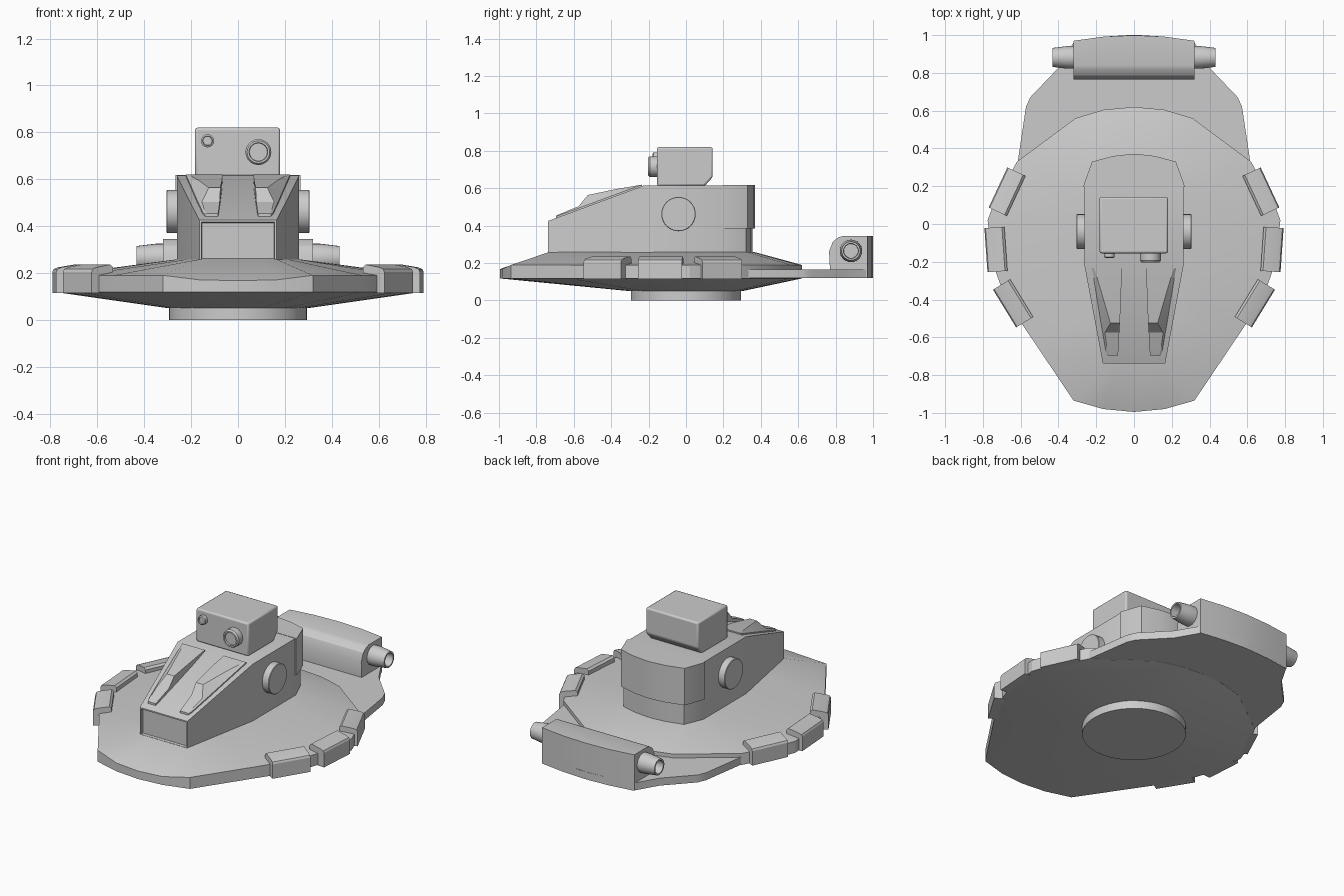
import bpy, bmesh
from math import cos, sin, radians, pi, hypot
from mathutils import Vector, Matrix

if "Cube" in bpy.data.objects:
    bpy.data.objects.remove(bpy.data.objects["Cube"])


def loft(name, rings, inset=None):
    """Skin matching closed rings and cap both ends; inset=(width, depth) recesses the first cap."""
    bm = bmesh.new()
    vs = [[bm.verts.new(p) for p in r] for r in rings]
    n = len(vs[0])
    for a, b in zip(vs, vs[1:]):
        for i in range(n):
            j = (i + 1) % n
            bm.faces.new((a[i], a[j], b[j], b[i]))
    first = bm.faces.new(vs[0][::-1])
    bm.faces.new(vs[-1])
    bmesh.ops.recalc_face_normals(bm, faces=bm.faces[:])
    if inset:
        bmesh.ops.inset_individual(bm, faces=[first], thickness=inset[0])
        bmesh.ops.inset_individual(bm, faces=[first], thickness=0.004, depth=-inset[1])
    me = bpy.data.meshes.new(name)
    bm.to_mesh(me)
    bm.free()
    ob = bpy.data.objects.new(name, me)
    bpy.context.collection.objects.link(ob)
    return ob


def slab(name, stations, inset=None):
    """Symmetric body from stations (half width, y, bottom z, top z)."""
    return loft(name, [[(-w, y, a), (w, y, a), (w, y, b), (-w, y, b)]
                       for w, y, a, b in stations], inset)


def turned(name, profile, origin, axis, n=32):
    """Round part: profile of (radius, distance along axis)."""
    rot = Vector(axis).to_track_quat('Z', 'Y')
    return loft(name, [[Vector(origin) + rot @ Vector((r * cos(2 * pi * i / n), r * sin(2 * pi * i / n), h))
                        for i in range(n)] for r, h in profile])


# Hull: half outline as (x, y, rim z, inner x, inner y)
half = [(0, -.995, .168, 0, -.735), (.16, -.98, .17, .08, -.735), (.32, -.935, .19, .165, -.735),
        (.53, -.623, .19, .215, -.48), (.68, -.40, .19, .26, -.22), (.75, -.2, .19, .262, -.1),
        (.775, .02, .19, .264, .05), (.745, .1, .19, .265, .14), (.62, .33, .19, .265, .2),
        (.31, .56, .19, .22, .33), (.16, .605, .19, .11, .357), (0, .62, .19, 0, .37)]
full = half + [(-x, y, z, -u, v) for x, y, z, u, v in half[-2:0:-1]]
loft("hull", [[(.3 * x / hypot(x, y), .3 * y / hypot(x, y), .05) for x, y, z, u, v in full],
              [(x, y, .118) for x, y, z, u, v in full],
              [(x, y, z) for x, y, z, u, v in full],
              [(u, v, .258) for x, y, z, u, v in full]])
turned("base_disc", [(.295, 0), (.295, .06)], (0, 0, 0), (0, 0, 1), 48)

# Rear deck plate
slab("rear_deck", [(w, y, .119, .166) for w, y in
                   [(.5, .25), (.62, .3), (.572, .62), (.55, .67), (.397, .83), (.315, .97),
                    (.16, .992), (.03, 1.0)]])

# Turret with sloped nose and recessed front window
slab("turret", [(.165, -.738, .25, .425), (.261, -.225, .25, .615), (.261, .2, .25, .615),
                (.21, .32, .25, .615), (.1, .347, .25, .615), (.02, .355, .25, .615)], (.012, .015))
slab("turret_rear_collar", [(w, y, .385, .617) for w, y in
                            [(.267, .195), (.267, .205), (.222, .33), (.11, .36), (.02, .37)]])

# Sensor box: side profile swept across x
box = [(-.155, .612), (.1, .612), (.143, .66), (.143, .82), (-.155, .82)]
sensor = loft("sensor_box", [[(x, y, z) for y, z in box] for x in (-.183, .18)])
bev = sensor.modifiers.new("bevel", 'BEVEL')
bev.width, bev.segments = .01, 2
turned("large_lens", [(.055, 0), (.055, .04), (.048, .05), (.04, .05), (.038, .04)],
       (.087, -.153, .716), (0, -1, 0))
turned("small_lens", [(.028, 0), (.028, .022), (.021, .026), (.019, .018)],
       (-.13, -.153, .764), (0, -1, 0))

# Rear housing with curved back
prof = [(.77, .16), (.765, .262), (.785, .315), (.815, .338), (.84, .345)]
loft("rear_housing", [[(x, y, z) for y, z in prof] + [(x, back, .345), (x, back, .12)]
                      for x, back in [(-.32, .97), (-.16, .992), (0, .999), (.16, .992), (.32, .97)]])

# Side pads: centre x, y and facing angle
pads = {"rear": (.672, .171, 25), "middle": (.731, -.135, -4), "front": (.64, -.42, -31.5)}
pad_prof = [(-.053, .115), (.053, .115), (.053, .205), (.047, .217), (.03, .224), (-.04, .236), (-.053, .225)]

# Nose plates: y, outer x, inner x, top height above the slope, edge bevel
plates = [(-.235, .222, .066, .008, .012), (-.37, .2, .068, .035, .03), (-.525, .175, .075, .06, .05),
          (-.575, .166, .078, .018, .012), (-.67, .15, .083, .014, .008), (-.695, .14, .085, .012, .006)]

for s, side in ((1, "right"), (-1, "left")):
    turned("turret_disc_" + side, [(.092, 0), (.092, .05), (.089, .053)], (s * .252, -.04, .462), (s, 0, 0))
    turned("tail_tube_" + side, [(.06, 0), (.06, .04), (.056, .075), (.05, .122), (.04, .122), (.038, .07)],
           (s * .31, .882, .265), (s, 0, 0), 24)
    for where, (cx, cy, ang) in pads.items():
        m = Matrix.Rotation(radians(ang), 4, 'Z')
        rings = []
        for t in (-.117, .117):
            pts = [m @ Vector((r, t, z)) for r, z in pad_prof]
            rings.append([(s * (p.x + cx), p.y + cy, p.z) for p in pts])
        loft("side_pad_%s_%s" % (where, side), rings)
    rings = []
    for y, xo, xi, h, b in plates:
        z = .615 + (y + .225) * .37
        rings.append([(s * xo, y, z - .01), (s * xo, y, z + .008), (s * (xo - b), y, z + h),
                      (s * xi, y, z + h), (s * xi, y, z - .01)])
    loft("nose_plate_" + side, rings)

# Smooth the round surfaces, keep hard edges
bpy.ops.object.select_all(action='SELECT')
bpy.context.view_layer.objects.active = sensor
bpy.ops.object.shade_smooth_by_angle(angle=radians(25))
